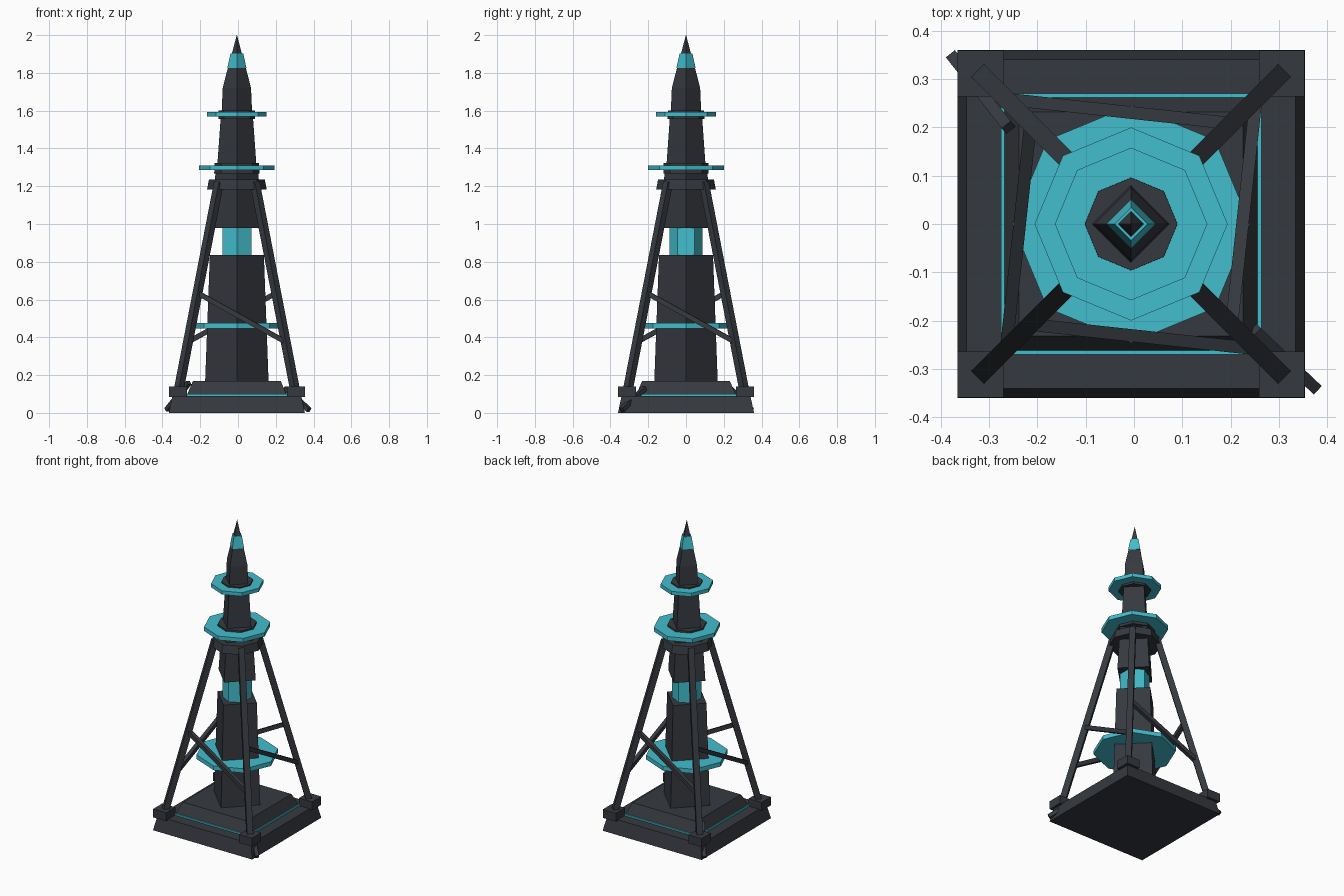
import bpy, bmesh, math
from mathutils import Vector

if "Cube" in bpy.data.objects:
    bpy.data.objects.remove(bpy.data.objects["Cube"])

CX = -0.006  # tower axis


def material(name, rgb):
    m = bpy.data.materials.new(name)
    m.diffuse_color = (*rgb, 1)
    m.use_nodes = True
    m.node_tree.nodes["Principled BSDF"].inputs["Base Color"].default_value = m.diffuse_color
    return m


DARK = material("dark_slate", (0.036, 0.041, 0.050))
TEAL = material("bright_teal", (0.055, 0.51, 0.61))


def add(name, bm, mat):
    bmesh.ops.recalc_face_normals(bm, faces=bm.faces)
    me = bpy.data.meshes.new(name)
    bm.to_mesh(me)
    bm.free()
    me.materials.append(mat)
    ob = bpy.data.objects.new(name, me)
    bpy.context.collection.objects.link(ob)
    return ob


def stack(name, sides, profile, mat, turn=90.0):
    """Flat-sided turned solid; profile is a list of (radius, z)."""
    bm = bmesh.new()
    rings = []
    for r, z in profile:
        ring = []
        for i in range(sides):
            a = math.radians(turn) + 2 * math.pi * i / sides
            ring.append(bm.verts.new((CX + r * math.cos(a), r * math.sin(a), z)))
        rings.append(ring)
    for lo, hi in zip(rings, rings[1:]):
        for i in range(sides):
            j = (i + 1) % sides
            bm.faces.new((lo[i], lo[j], hi[j], hi[i]))
    bm.faces.new(rings[0])
    bm.faces.new(rings[-1])
    return add(name, bm, mat)


def square(name, profile, mat):
    """Square solid aligned to the axes; profile is (half width, z)."""
    return stack(name, 4, [(h * math.sqrt(2), z) for h, z in profile], mat, 45)


def bar(name, a, b, width, mat):
    """Square bar between two points."""
    a, b = Vector(a), Vector(b)
    d = b - a
    bm = bmesh.new()
    bmesh.ops.create_cube(bm, size=1)
    for v in bm.verts:
        v.co = Vector((v.co.x * width, v.co.y * width, v.co.z * d.length))
    ob = add(name, bm, mat)
    q = d.to_track_quat('Z', 'Y')
    ob.data.transform(q.to_matrix().to_4x4())
    ob.location = (a + b) / 2
    return ob


# stepped base with glowing seam
square("base_plinth", [(0.36, 0), (0.341, 0.09)], DARK)
square("base_seam", [(0.27, 0.088), (0.27, 0.1)], TEAL)
square("base_step", [(0.262, 0.1), (0.232, 0.17)], DARK)

# central tower, four-sided with corners on the axes
stack("lower_shaft", 4, [(0.168, 0.165), (0.143, 0.835)], DARK)
stack("glowing_core", 6, [(0.088, 0.82), (0.088, 0.99)], TEAL)
stack("middle_shaft", 4, [(0.135, 0.98), (0.112, 1.29)], DARK)
stack("upper_shaft", 4, [(0.105, 1.29), (0.085, 1.57)], DARK)
stack("neck", 4, [(0.081, 1.58), (0.075, 1.72), (0.048, 1.825)], DARK)
stack("beacon", 4, [(0.051, 1.825), (0.034, 1.902)], TEAL)
stack("spire_tip", 4, [(0.027, 1.90), (0.0005, 2.0)], DARK)

# eight-sided collars and rings
stack("leg_collar", 8, [(0.158, 1.182), (0.148, 1.235)], DARK)
stack("middle_collar", 8, [(0.12, 1.268), (0.118, 1.322)], DARK)
stack("upper_collar", 8, [(0.097, 1.555), (0.096, 1.6)], DARK)
stack("lower_ring", 8, [(0.246, 0.447), (0.246, 0.475)], TEAL)
stack("middle_ring", 8, [(0.2, 1.285), (0.2, 1.311)], TEAL)
stack("upper_ring", 8, [(0.158, 1.568), (0.158, 1.592)], TEAL)


def leg_point(k, z):
    """Point on leg k's centre line at height z."""
    h = 0.312 - 0.217 * (z - 0.1) / 1.12
    a = math.radians(-135 + 90 * k)
    r = h * math.sqrt(2)
    return (CX + r * math.cos(a), r * math.sin(a), z)


# legs, feet and braces, repeated round the four corners
for k in range(4):
    bar(f"leg_{k + 1}", leg_point(k, 0.1), leg_point(k, 1.22), 0.037, DARK)
    bar(f"brace_{k + 1}", leg_point(k, 0.635), leg_point(k + 1, 0.375), 0.026, DARK)
    x, y, _ = leg_point(k, 0.1)
    bm = bmesh.new()
    bmesh.ops.create_cube(bm, size=1)
    for v in bm.verts:
        v.co = Vector((x + v.co.x * 0.095, y + v.co.y * 0.095, 0.112 + v.co.z * 0.055))
    add(f"foot_{k + 1}", bm, DARK)

# slanted anchor bars poking out of two base corners
bar("anchor_back", (-0.376, 0.347, 0.016), (-0.26, 0.2, 0.16), 0.024, DARK)
bar("anchor_front", (0.376, -0.340, 0.016), (0.25, -0.22, 0.13), 0.024, DARK)
